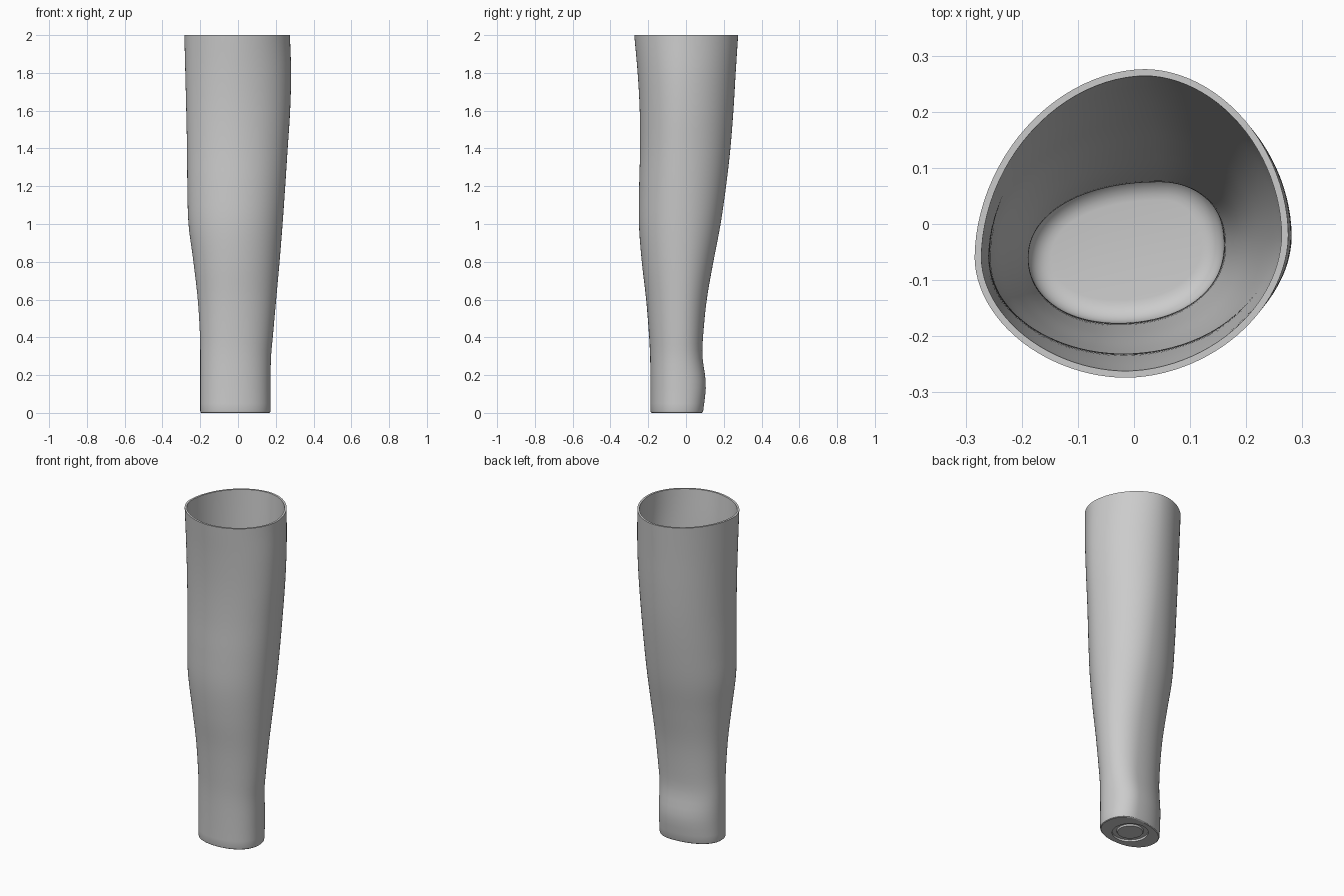
import bpy
import bmesh
from math import sin, cos, pi

cube = bpy.data.objects.get("Cube")
if cube:
    bpy.data.objects.remove(cube, do_unlink=True)

SEGMENTS = 96
WALL = 0.012
FLOOR = 0.04
FILLET = 0.04

# Profile levels: height, x min, x max, y min, y max
LEVELS = [
    (0.00, -0.200, 0.172, -0.188, 0.090),
    (0.15, -0.200, 0.172, -0.188, 0.105),
    (0.30, -0.200, 0.175, -0.190, 0.087),
    (0.40, -0.201, 0.184, -0.195, 0.090),
    (0.60, -0.213, 0.202, -0.211, 0.110),
    (0.80, -0.236, 0.220, -0.234, 0.145),
    (1.00, -0.262, 0.236, -0.249, 0.183),
    (1.20, -0.268, 0.250, -0.248, 0.212),
    (1.40, -0.270, 0.263, -0.243, 0.235),
    (1.60, -0.274, 0.276, -0.245, 0.251),
    (1.80, -0.279, 0.281, -0.256, 0.263),
    (2.00, -0.284, 0.275, -0.274, 0.276),
]


def slope(i, k):
    a, b = LEVELS[max(i - 1, 0)], LEVELS[min(i + 1, len(LEVELS) - 1)]
    return (b[k] - a[k]) / (b[0] - a[0])


def bounds(z):
    """Smoothly interpolated extents of the limb at height z."""
    i = max(j for j in range(len(LEVELS) - 1) if LEVELS[j][0] <= z or j == 0)
    a, b = LEVELS[i], LEVELS[i + 1]
    h = b[0] - a[0]
    t = (z - a[0]) / h
    s = 1 - t
    return [a[k] * s * s * (1 + 2 * t) + b[k] * t * t * (1 + 2 * s)
            + h * t * s * (s * slope(i, k) - t * slope(i + 1, k))
            for k in range(1, 5)]


def outline(z, inset):
    """Skewed rounded section, its four extremes joined by superellipse arcs."""
    x0, x1, y0, y1 = bounds(z)
    x0, x1, y0, y1 = x0 + inset, x1 - inset, y0 + inset, y1 - inset
    f = min(z / 2, 1)
    back_x, front_x = 0.05 - 0.03 * f, -0.03 + 0.015 * f
    left_y, right_y = -0.06, -0.04 + 0.02 * f
    power = 2 / (2.15 - 0.25 * f)
    points = []
    for n in range(SEGMENTS):
        a = 2 * pi * n / SEGMENTS
        c, s = cos(a), sin(a)
        mid_x = back_x if s >= 0 else front_x
        mid_y = right_y if c >= 0 else left_y
        end_x = x1 if c >= 0 else x0
        end_y = y1 if s >= 0 else y0
        points.append((mid_x + (end_x - mid_x) * abs(c) ** power,
                       mid_y + (end_y - mid_y) * abs(s) ** power, z))
    return points


def circle(radius, z):
    return [(-0.014 + radius * cos(2 * pi * n / SEGMENTS),
             -0.05 + radius * sin(2 * pi * n / SEGMENTS), z)
            for n in range(SEGMENTS)]


# Inside: rounded floor corner, then the inner wall up to the rim
rings = []
for step in range(7):
    a = step / 6 * pi / 2
    rings.append(outline(FLOOR + FILLET * (1 - cos(a)),
                         WALL + FILLET * (1 - sin(a))))
start = FLOOR + FILLET
STEPS = 50
for i in range(1, STEPS + 1):
    rings.append(outline(start + (2 - start) * i / STEPS, WALL))

# Outside: outer wall down to a slightly rounded foot
for i in range(STEPS + 1):
    rings.append(outline(2 - 1.99 * i / STEPS, 0))
rings.append(outline(0.003, 0.002))
rings.append(outline(0, 0.006))

# Underside: circular groove around a raised mounting disc
for radius, z in [(0.10, 0), (0.10, 0.012), (0.075, 0.012), (0.07, 0.003)]:
    rings.append(circle(radius, z))

bm = bmesh.new()
loops = [[bm.verts.new(p) for p in ring] for ring in rings]
for low, high in zip(loops, loops[1:]):
    for n in range(SEGMENTS):
        m = (n + 1) % SEGMENTS
        bm.faces.new((low[n], low[m], high[m], high[n]))
bm.faces.new(loops[0])
bm.faces.new(loops[-1])
bmesh.ops.recalc_face_normals(bm, faces=bm.faces)
mesh = bpy.data.meshes.new("limb_socket")
bm.to_mesh(mesh)
bm.free()

socket = bpy.data.objects.new("limb_socket", mesh)
bpy.context.collection.objects.link(socket)

# Plain grey shell
grey = bpy.data.materials.new("light_grey")
grey.use_nodes = True
colour = (0.6, 0.6, 0.6, 1)
grey.diffuse_color = colour
grey.node_tree.nodes["Principled BSDF"].inputs["Base Color"].default_value = colour
mesh.materials.append(grey)

bpy.ops.object.select_all(action="DESELECT")
socket.select_set(True)
bpy.context.view_layer.objects.active = socket
bpy.ops.object.shade_smooth_by_angle()
